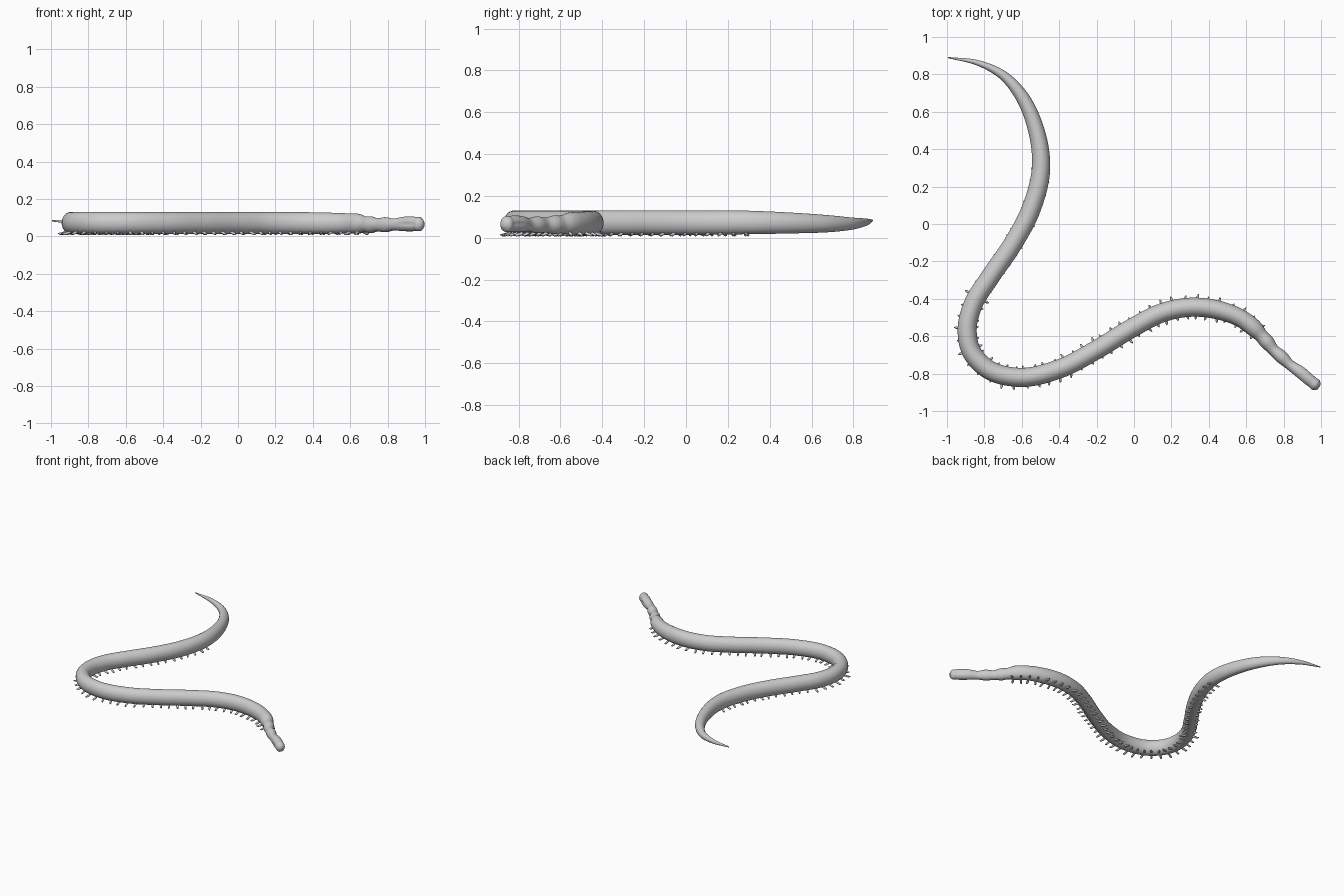
import bpy, bmesh, math, random
from mathutils import Vector

if "Cube" in bpy.data.objects:
    bpy.data.objects.remove(bpy.data.objects["Cube"])

random.seed(4)

# Spine from snout to tail tip: x, y, half width, centre height
SPINE = [
    (0.990, -0.873, 0.014, 0.065), (0.980, -0.866, 0.027, 0.065),
    (0.950, -0.843, 0.033, 0.066), (0.890, -0.793, 0.034, 0.066),
    (0.830, -0.750, 0.028, 0.063), (0.790, -0.712, 0.035, 0.062),
    (0.745, -0.672, 0.031, 0.061), (0.710, -0.630, 0.039, 0.062),
    (0.680, -0.597, 0.037, 0.064), (0.650, -0.565, 0.045, 0.067),
    (0.580, -0.510, 0.047, 0.069), (0.450, -0.460, 0.050, 0.070),
    (0.300, -0.445, 0.051, 0.071), (0.150, -0.475, 0.051, 0.071),
    (0.000, -0.550, 0.051, 0.071), (-0.200, -0.672, 0.051, 0.071),
    (-0.400, -0.775, 0.051, 0.071), (-0.620, -0.820, 0.051, 0.072),
    (-0.780, -0.777, 0.051, 0.072), (-0.870, -0.680, 0.051, 0.072),
    (-0.892, -0.560, 0.051, 0.072), (-0.860, -0.430, 0.051, 0.072),
    (-0.770, -0.285, 0.051, 0.072), (-0.650, -0.110, 0.051, 0.072),
    (-0.550, 0.080, 0.051, 0.072), (-0.497, 0.300, 0.049, 0.073),
    (-0.528, 0.520, 0.043, 0.070), (-0.605, 0.690, 0.035, 0.067),
    (-0.700, 0.795, 0.025, 0.068), (-0.830, 0.860, 0.015, 0.075),
    (-0.995, 0.890, 0.003, 0.083),
]
PTS = [Vector(p) for p in SPINE]
TALL = 1.15


def spine(t):
    """Catmull-Rom point on the spine, t in 0 .. len-1."""
    i = min(int(t), len(PTS) - 2)
    u = t - i
    b, c = PTS[i], PTS[i + 1]
    a = PTS[i - 1] if i else 2 * b - c
    d = PTS[i + 2] if i + 2 < len(PTS) else 2 * c - b
    # non-uniform tangents suit the uneven spacing
    ab, bc, cd = [max((q.xy - p.xy).length, 1e-4) for p, q in ((a, b), (b, c), (c, d))]
    m0 = bc * ((b - a) / ab * bc + (c - b) / bc * ab) / (ab + bc)
    m1 = bc * ((c - b) / bc * cd + (d - c) / cd * bc) / (bc + cd)
    u2, u3 = u * u, u * u * u
    return (2*u3 - 3*u2 + 1) * b + (u3 - 2*u2 + u) * m0 + (3*u2 - 2*u3) * c + (u3 - u2) * m1


def frame(t):
    p = spine(t)
    d = spine(min(t + 0.02, len(PTS) - 1)) - spine(max(t - 0.02, 0))
    fwd = Vector((d.x, d.y, 0)).normalized()
    return p, fwd, Vector((-fwd.y, fwd.x, 0))


def loft(bm, rings):
    """Skin a list of vertex-position rings and close both ends."""
    vs = [[bm.verts.new(p) for p in r] for r in rings]
    n = len(vs[0])
    for r0, r1 in zip(vs, vs[1:]):
        for k in range(n):
            bm.faces.new((r0[k], r0[(k + 1) % n], r1[(k + 1) % n], r1[k]))
    bm.faces.new(vs[0][::-1])
    bm.faces.new(vs[-1])


def finish(bm, name, angle):
    bmesh.ops.recalc_face_normals(bm, faces=bm.faces)
    me = bpy.data.meshes.new(name)
    bm.to_mesh(me)
    bm.free()
    ob = bpy.data.objects.new(name, me)
    bpy.context.collection.objects.link(ob)
    bpy.ops.object.select_all(action='DESELECT')
    ob.select_set(True)
    bpy.context.view_layer.objects.active = ob
    bpy.ops.object.shade_smooth_by_angle(angle=math.radians(angle))
    return ob


# Body: long tapered tube with a shallow mouth crease on the head
bm = bmesh.new()
rings, SIDES, STEPS = [], 32, 8
for j in range((len(PTS) - 1) * STEPS + 1):
    t = j / STEPS
    p, fwd, side = frame(t)
    crease = 0.16 * math.exp(-((t - 2.4) / 0.8) ** 2)
    ring = []
    for k in range(SIDES):
        a = 2 * math.pi * k / SIDES
        w = p.z * math.cos(a) * (1 - crease * math.exp(-(math.sin(a) / 0.2) ** 2))
        h = p.z * TALL * math.sin(a)
        if a > math.pi:                      # slightly flattened belly
            h = max(h, -p.z * TALL * 0.985)
        ring.append(Vector((p.x, p.y, p.w + h)) + side * w)
    rings.append(ring)
loft(bm, rings)
finish(bm, "body", 50)

# Feet: paired stubby hooks along the belly, from the neck to mid body
T0, T1, GAP = 7.5, 25.2, 0.058
stations, travelled, prev = [], 0.0, spine(T0)
for j in range(1, 1500):
    t = T0 + (T1 - T0) * j / 1500
    q = spine(t)
    travelled += (q.xy - prev.xy).length
    prev = q
    if travelled >= GAP:
        stations.append(t)
        travelled = 0.0

bm = bmesh.new()
for t in stations:
    p, fwd, side = frame(t)
    fade = 1.0 if t < 21.5 else 0.75         # rear feet tuck in under the body
    for s in (-1, 1):
        reach = p.z * random.uniform(1.05, 1.35) * fade
        sweep = random.uniform(-0.012, 0.012)
        path = [(p.z * 0.45, 0.024, 0.0085), (p.z * 0.75 * fade, 0.018, 0.008),
                (reach * 0.9, 0.013, 0.0065), (reach + 0.004, 0.016, 0.002)]
        rings = []
        for i, (out, z, r) in enumerate(path):
            c = Vector((p.x, p.y, z)) + side * s * out + fwd * sweep * i / 3
            rings.append([c + fwd * r * math.cos(k * math.pi / 4)
                          + Vector((0, 0, r * math.sin(k * math.pi / 4))) for k in range(8)])
        loft(bm, rings)
finish(bm, "belly_feet", 60)
